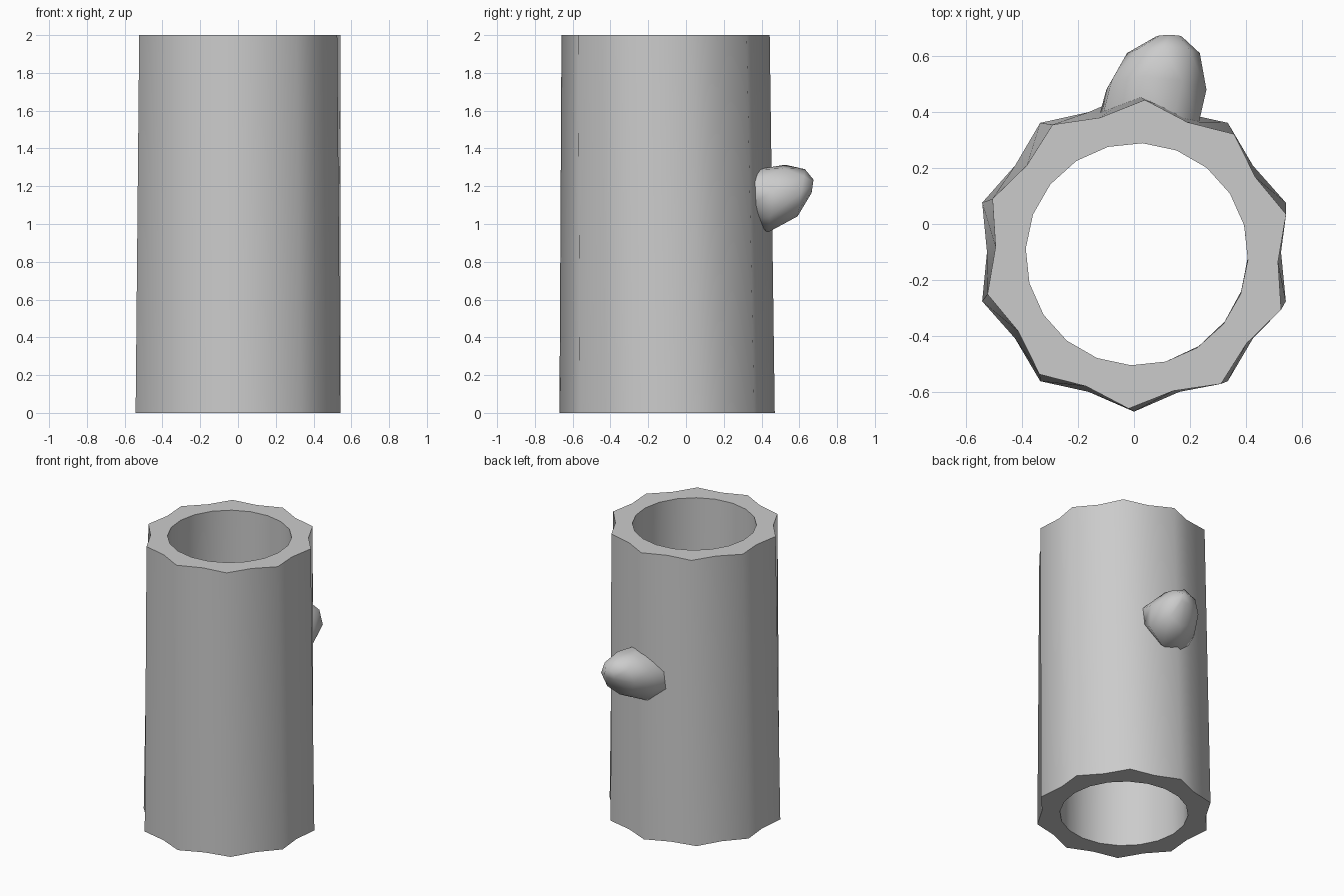
import bpy
import bmesh
from math import cos, sin, pi, radians

cube = bpy.data.objects.get("Cube")
if cube:
    bpy.data.objects.remove(cube, do_unlink=True)

grey = bpy.data.materials.new("plain_grey")
grey.use_nodes = True
colour = (0.6, 0.6, 0.6, 1)
grey.diffuse_color = colour
grey.node_tree.nodes["Principled BSDF"].inputs["Base Color"].default_value = colour


def bridge(bm, a, b):
    """Join two equal rings of vertices with quads."""
    n = len(a)
    for i in range(n):
        j = (i + 1) % n
        bm.faces.new((a[i], a[j], b[j], b[i]))


def finish(bm, name):
    bmesh.ops.recalc_face_normals(bm, faces=bm.faces)
    mesh = bpy.data.meshes.new(name)
    bm.to_mesh(mesh)
    bm.free()
    mesh.materials.append(grey)
    obj = bpy.data.objects.new(name, mesh)
    bpy.context.collection.objects.link(obj)
    bpy.ops.object.select_all(action="DESELECT")
    obj.select_set(True)
    bpy.context.view_layer.objects.active = obj
    bpy.ops.object.shade_smooth_by_angle(angle=radians(60))


# Hollow trunk: ten soft ridges outside, round bore inside, slight taper and twist
SIDES = 20


def trunk_ring(bm, centre, z, ridge, valley, twist):
    ring = []
    for i in range(SIDES):
        a = 2 * pi * i / SIDES - pi / 2 + twist
        r = valley if i % 2 else ridge
        ring.append(bm.verts.new((centre[0] + r * cos(a), centre[1] + r * sin(a), z)))
    return ring


bm = bmesh.new()
low, high = (0, -0.1), (0.01, -0.108)
twist = radians(-3)
rings = [
    trunk_ring(bm, low, 0, 0.57, 0.525, 0),
    trunk_ring(bm, high, 2, 0.552, 0.505, twist),
    trunk_ring(bm, high, 2, 0.397, 0.397, twist),
    trunk_ring(bm, low, 0, 0.41, 0.41, 0),
]
for i in range(len(rings)):
    bridge(bm, rings[i], rings[(i + 1) % len(rings)])
finish(bm, "hollow_trunk")

# Broken branch stub on the back: centre, half width, half height, lean, roll
stub = [
    ((0.05, 0.36, 1.14), 0.2, 0.135, 0, 25),
    ((0.08, 0.48, 1.135), 0.185, 0.185, 0.045, 15),
    ((0.105, 0.61, 1.165), 0.13, 0.125, 0.02, 0),
    ((0.125, 0.67, 1.2), 0.045, 0.035, 0.005, 0),
]
bm = bmesh.new()
rings = []
for (x, y, z), w, h, lean, roll in stub:
    ring = []
    roll = radians(roll)
    for i in range(8):
        a = 2 * pi * i / 8
        u, v = w * cos(a), h * sin(a)
        dx = u * cos(roll) - v * sin(roll)
        dz = u * sin(roll) + v * cos(roll)
        ring.append(bm.verts.new((x + dx, y + lean * sin(a), z + dz)))
    rings.append(ring)
for a, b in zip(rings, rings[1:]):
    bridge(bm, a, b)
bm.faces.new(rings[0])
bm.faces.new(rings[-1])
finish(bm, "branch_stub")
